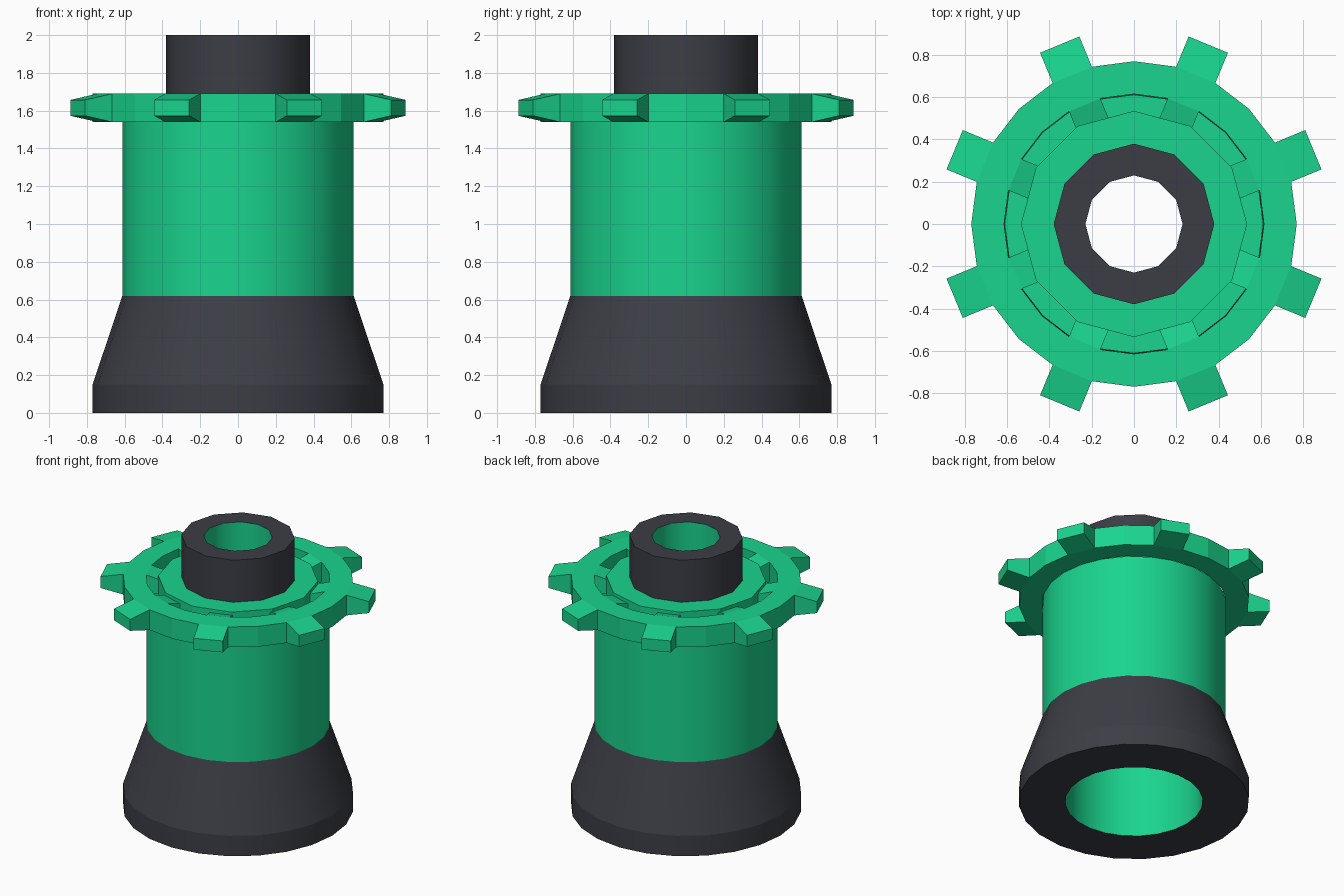
import bpy, bmesh, math
from mathutils import Vector

if "Cube" in bpy.data.objects:
    bpy.data.objects.remove(bpy.data.objects["Cube"])


def material(name, color):
    m = bpy.data.materials.new(name)
    m.diffuse_color = color
    m.use_nodes = True
    m.node_tree.nodes["Principled BSDF"].inputs["Base Color"].default_value = m.diffuse_color
    return m


GREEN = material("green", (0.01, 0.66, 0.27, 1))
DARK = material("dark", (0.045, 0.048, 0.06, 1))


def lathe(bm, profile, sides, closed=False):
    """Spin (radius, z) points around z."""
    rings = []
    for r, z in profile:
        rings.append([bm.verts.new((r * math.cos(2 * math.pi * i / sides),
                                    r * math.sin(2 * math.pi * i / sides), z))
                      for i in range(sides)])
    pairs = list(zip(rings, rings[1:]))
    if closed:
        pairs.append((rings[-1], rings[0]))
    for a, b in pairs:
        for i in range(sides):
            j = (i + 1) % sides
            bm.faces.new((a[i], a[j], b[j], b[i]))


def finish(bm, name, mat, angle=None):
    bm.normal_update()
    me = bpy.data.meshes.new(name)
    bm.to_mesh(me)
    bm.free()
    me.materials.append(mat)
    if angle:
        me.shade_smooth()
        me.set_sharp_from_angle(angle=math.radians(angle))
    ob = bpy.data.objects.new(name, me)
    bpy.context.collection.objects.link(ob)
    return ob


def part(name, profile, sides, mat, angle=32):
    bm = bmesh.new()
    lathe(bm, profile, sides)
    return finish(bm, name, mat, angle)


# Flared dark foot with its bottom rim
part("base", [(0.46, 0), (0.77, 0), (0.77, 0.15), (0.612, 0.62)], 24, DARK, 15.5)

# Green barrel with shoulder
part("barrel", [(0.612, 0.62), (0.612, 1.54), (0.50, 1.54)], 24, GREEN, 20)

# Raised cap around the neck
part("cap", [(0.535, 1.54), (0.535, 1.69), (0.38, 1.69)], 12, GREEN, 20)

# Dark neck and its top rim
part("neck", [(0.38, 1.69), (0.38, 2.0), (0.23, 2.0)], 12, DARK)

# Green bores, wide below and narrow through the neck
part("wide_bore", [(0.23, 1.54), (0.46, 1.54), (0.46, 0)], 24, GREEN)
part("neck_bore", [(0.23, 2.0), (0.23, 1.54)], 12, GREEN)

# Toothed collar: tapered teeth on every third facet, outward and inward
bm = bmesh.new()
lathe(bm, [(0.77, 1.54), (0.77, 1.69), (0.615, 1.69), (0.615, 1.54)], 24, closed=True)
bm.normal_update()
picked = []
for f in bm.faces:
    c = f.calc_center_median()
    sector = int((math.degrees(math.atan2(c.y, c.x)) % 360) // 15)
    if abs(f.normal.z) < 0.1 and sector % 3 == 1:
        picked.append(f)
for f in bmesh.ops.extrude_discrete_faces(bm, faces=picked)["faces"]:
    c = f.calc_center_median()
    out = Vector((c.x, c.y, 0)).normalized()
    step = 0.155 if c.xy.length > 0.7 else -0.12
    for v in f.verts:
        v.co += out * step
        v.co.z = 1.615 + (v.co.z - 1.615) * 0.56
finish(bm, "toothed_collar", GREEN)
